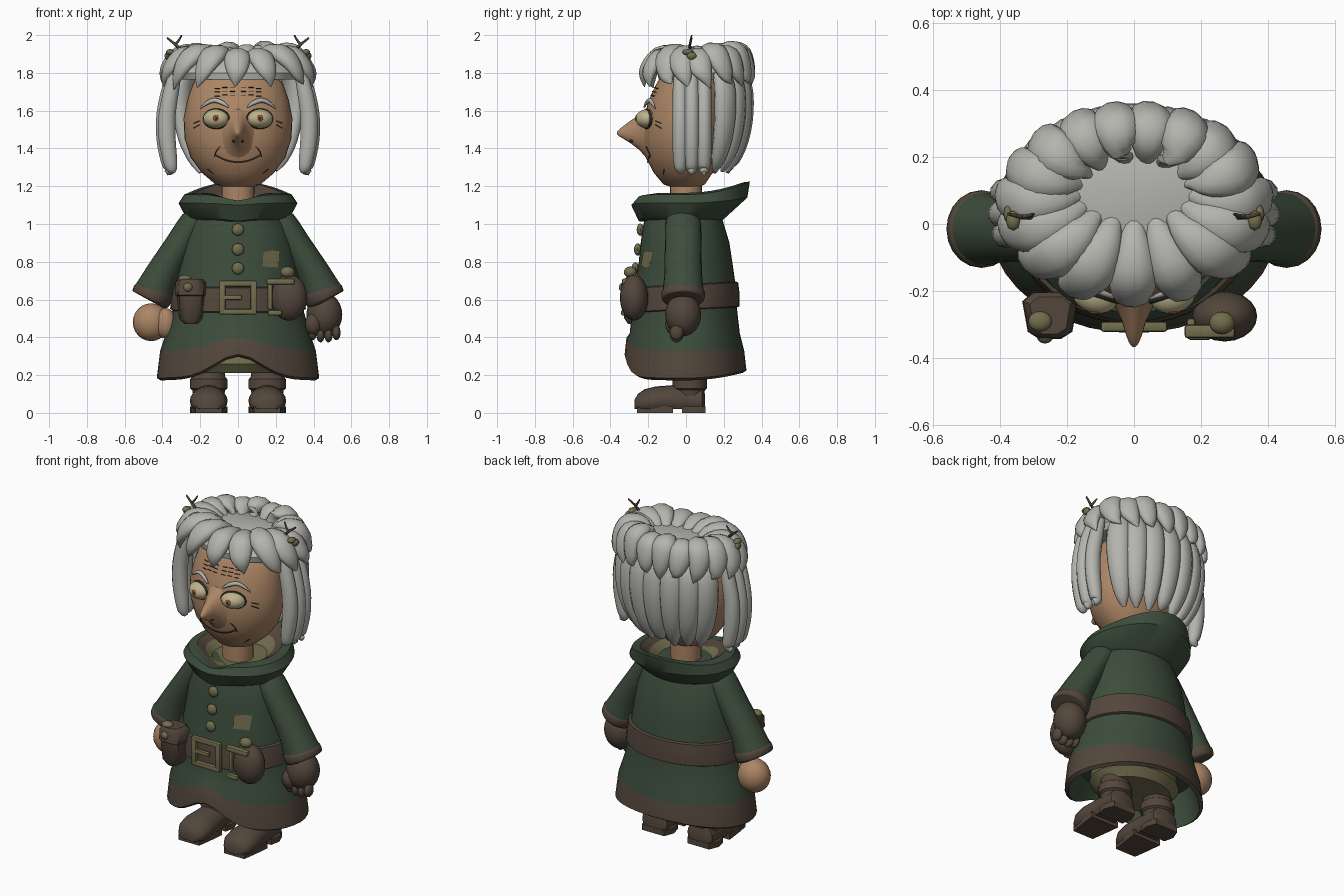
import bpy, bmesh, math, random
from mathutils import Vector, Matrix

if "Cube" in bpy.data.objects:
    bpy.data.objects.remove(bpy.data.objects["Cube"])

random.seed(4)
COLORS = {"coat green": (.046, .074, .044), "leather brown": (.087, .062, .044), "olive": (.17, .155, .075),
          "grey hair": (.46, .46, .43), "skin": (.41, .235, .13), "eye cream": (.50, .45, .26),
          "iris rust": (.30, .09, .035), "dark line": (.03, .02, .014)}
MATS = {}
for k, c in COLORS.items():
    MATS[k] = bpy.data.materials.new(k)
    MATS[k].diffuse_color = (*c, 1)


def finish(bm, name, *mats, angle=40):
    bmesh.ops.recalc_face_normals(bm, faces=bm.faces[:])
    me = bpy.data.meshes.new(name)
    bm.to_mesh(me)
    bm.free()
    for m in mats:
        me.materials.append(MATS[m])
    me.shade_smooth()
    me.set_sharp_from_angle(angle=math.radians(angle))
    ob = bpy.data.objects.new(name, me)
    bpy.context.collection.objects.link(ob)
    return ob


def loft(bm, rings, mi=None):
    """Skin a list of rings; mi gives a material index per strip, last one for the end cap."""
    vs = [[bm.verts.new(p) for p in r] for r in rings]
    n = len(rings[0])
    for j in range(len(vs) - 1):
        for i in range(n):
            f = bm.faces.new((vs[j][i], vs[j][(i + 1) % n], vs[j + 1][(i + 1) % n], vs[j + 1][i]))
            f.material_index = mi[j] if mi else 0
    bm.faces.new(vs[0])
    bm.faces.new(vs[-1]).material_index = mi[-1] if mi else 0


def ring(z, rx, yf, yb, lift=None, n=40):
    """Horizontal ring with separate front and back depth."""
    out = []
    for i in range(n):
        c, s = math.cos(2 * math.pi * i / n), math.sin(2 * math.pi * i / n)
        x = rx * c
        out.append((x, s * (yb if s > 0 else -yf), z + (lift(x, s) if lift else 0)))
    return out


def lerp_profile(prof, z):
    for a, b in zip(prof, prof[1:]):
        if min(a[0], b[0]) <= z <= max(a[0], b[0]):
            t = (z - a[0]) / (b[0] - a[0])
            return [p + (q - p) * t for p, q in zip(a, b)]


def front(prof, x, z):
    _, rx, yf, _ = lerp_profile(prof, z)
    return yf * math.sqrt(max(0, 1 - (x / rx) ** 2))


def tube(bm, pts, out, n=8, sub=3):
    """Smooth tapered strand; each point is x, y, z, half width, half thickness."""
    P = [Vector(p) for p in pts]
    P = [P[0] * 2 - P[1]] + P + [P[-1] * 2 - P[-2]]
    S = []
    for a, b, c, d in zip(P, P[1:], P[2:], P[3:]):
        for k in range(sub):
            t = k / sub
            S.append(.5 * (2 * b + (c - a) * t + (2 * a - 5 * b + 4 * c - d) * t * t + (3 * b - a - 3 * c + d) * t ** 3))
    S.append(P[-2])
    C = [Vector(s[:3]) for s in S]
    rings = []
    for i, s in enumerate(S):
        tan = (C[min(i + 1, len(C) - 1)] - C[max(i - 1, 0)]).normalized()
        side = tan.cross(Vector(out)).normalized()
        nor = side.cross(tan)
        w, th = max(s[3], .001), max(s[4], .001)
        rings.append([C[i] + side * w * math.cos(2 * math.pi * k / n) + nor * th * math.sin(2 * math.pi * k / n)
                      for k in range(n)])
    loft(bm, rings)


def strands(name, mat, items, n=8):
    bm = bmesh.new()
    for pts, out in items:
        tube(bm, pts, out, n)
    return finish(bm, name, mat, angle=60)


def blobs(name, mat, items, seg=16, turn=0):
    """Ellipsoids; turn rotates each one about z, mirrored by side."""
    bm = bmesh.new()
    for loc, r in items:
        bmesh.ops.create_uvsphere(bm, u_segments=seg, v_segments=seg // 2 + 2, radius=1, matrix=Matrix.Translation(loc) @
                                  Matrix.Rotation(math.copysign(turn, loc[0]), 4, 'Z') @ Matrix.Diagonal((*r, 1)))
    return finish(bm, name, mat, angle=60)


def boxes(name, mat, items, bevel=.012):
    bm = bmesh.new()
    for loc, size in items:
        bmesh.ops.create_cube(bm, size=1, matrix=Matrix.Translation(loc) @ Matrix.Diagonal((*size, 1)))
    bmesh.ops.bevel(bm, geom=bm.edges[:], offset=bevel, segments=2, affect='EDGES', profile=.5)
    return finish(bm, name, mat)


# Coat with a raised front hem, brown hem band and inner lining
COAT = [(1.10, .20, -.20, .17), (1.0, .26, -.225, .20), (.9, .295, -.24, .23), (.8, .312, -.25, .245),
        (.68, .33, -.272, .262), (.55, .345, -.285, .27), (.42, .382, -.298, .285), (.33, .412, -.315, .308),
        (.185, .43, -.325, .32)]
hem = lambda h: lambda x, s: (h * math.exp(-(x / .17) ** 2) if s < 0 else .04 * s * s * (h > .1))
rows = [ring(*p, hem(.07) if p[0] == .33 else hem(.125) if p[0] == .185 else None) for p in COAT]
rows += [ring(.172, .41, -.305, .30, hem(.125)), ring(.36, .36, -.27, .265)]
bm = bmesh.new()
loft(bm, rows, [0] * 7 + [1, 1, 0, 0])
finish(bm, "coat", "coat green", "leather brown")
bm = bmesh.new()
loft(bm, [ring(.38, .25, -.2, .2), ring(.26, .27, -.22, .22), ring(.21, .22, -.18, .18)])
finish(bm, "underskirt", "olive")

# Wide hood collar with a dipped front and raised back
dip = lambda d, b: lambda x, s: -d * math.exp(-(x / .09) ** 2) if s < 0 else b * s * s
bm = bmesh.new()
loft(bm, [ring(1.01, .21, -.2, .18), ring(1.035, .275, -.25, .21, dip(.02, 0)), ring(1.11, .315, -.29, .325, dip(.01, .03)),
          ring(1.155, .285, -.265, .338, dip(.03, .07)), ring(1.165, .235, -.215, .30, dip(.05, .055)),
          ring(1.14, .19, -.165, .24, dip(.04, .02)), ring(1.10, .15, -.13, .19)], [0, 0, 0, 0, 1, 2, 2])
finish(bm, "hood_collar", "coat green", "leather brown", "olive")

# Belt, buckle, buttons and patch
bm = bmesh.new()
tilt = lambda x, s: .015 * s
loft(bm, [ring(z, *(v + math.copysign(o, v) for v in lerp_profile(COAT, z)[1:]), tilt)
          for z, o in ((.68, -.005), (.675, .014), (.61, .018), (.55, .014), (.545, -.005))])
finish(bm, "belt", "leather brown")
boxes("belt_buckle", "olive", [((sx * .083, -.306, .61), (.032, .03, .18)) for sx in (-1, 1)] +
      [((0, -.306, .61 + sz * .075), (.19, .03, .03)) for sz in (-1, 1)] + [((-.03, -.308, .61), (.1, .025, .025))], .008)
blobs("buttons", "olive", [((0, front(COAT, 0, z) - .012, z), (.033, .02, .033)) for z in (.97, .865, .765)], 8)
bm = bmesh.new()
bm.faces.new([bm.verts.new((x, front(COAT, x, z) - .007, z))
              for x, z in ((.13, .775), (.215, .77), (.22, .855), (.175, .86), (.135, .85))])
finish(bm, "coat_patch", "olive")

# Tapered belt pouch on one side, round pouch on the other
bm = bmesh.new()
loft(bm, [[(-.25 + sx * w, -.272 + sy * d, z) for sx, sy in ((-1, .6), (-.8, -.7), (-.4, -1), (.4, -1), (.8, -.7), (1, .6), (.6, 1), (-.6, 1))]
          for z, w, d in ((.47, .035, .035), (.50, .062, .055), (.62, .075, .062), (.625, .083, .07), (.69, .08, .068), (.71, .06, .055))])
finish(bm, "flap_pouch", "leather brown")
blobs("pouch_knobs", "olive", [((-.265, -.33, .665), (.026, .026, .026)), ((-.28, -.29, .71), (.035, .03, .02)),
                               ((.262, -.295, .745), (.038, .034, .03))])
blobs("round_pouch", "leather brown", [((.27, -.275, .61), (.097, .075, .122))], 20)
boxes("pouch_strap", "olive", [((.225, -.32, .695), (.15, .04, .032)), ((.17, -.30, .62), (.026, .04, .15)),
                               ((.195, -.33, .53), (.075, .03, .03))], .01)

# Sleeves, cuffs, bare hand and gloved hand
strands("sleeves", "coat green", [([(s * .20, -.01, 1.06, .07, .045), (s * .235, -.015, 1.01, .093, .072),
        (s * .31, -.015, .89, .097, .077), (s * .40, -.015, .74, .10, .087), (s * .448, -.015, .635, .11, .105)],
        (s, 0, .3)) for s in (-1, 1)], 20)
strands("cuffs", "leather brown", [([(s * .443, -.015, .655, .105, .10), (s * .449, -.015, .637, .115, .107),
        (s * .464, -.015, .603, .112, .104), (s * .468, -.015, .595, .09, .085)], (s, 0, .3)) for s in (-1, 1)], 20)
blobs("bare_hand", "skin", [((-.46, -.01, .48), (.097, .088, .10)), ((-.385, -.045, .475), (.058, .055, .08))], 20)
blobs("glove", "leather brown", [((.457, -.015, .52), (.095, .095, .115)), ((.40, -.06, .47), (.045, .05, .06))] +
      [((.395 + i * .042, -.05, .425 - .012 * (i in (1, 2))), (.022, .036, .04)) for i in range(4)], 20)

# Boots with soles, heels and shaft folds
bm = bmesh.new()
for s in (-1, 1):
    rings = []
    for y, w, h in ((.10, .06, .10), (.085, .085, .14), (-.04, .085, .15), (-.09, .092, .145), (-.16, .10, .14),
                    (-.22, .095, .125), (-.255, .075, .10), (-.272, .04, .07)):
        rings.append([(s * .155 + w * math.cos(a), y, max(.02, h * .45 + h * .55 * math.sin(a)))
                      for a in (2 * math.pi * i / 20 for i in range(20))])
    loft(bm, rings)
    loft(bm, [[(s * .155 + r * math.cos(a), .02 + r * .92 * math.sin(a), z) for a in (2 * math.pi * i / 20 for i in range(20))]
              for z, r in ((.08, .08), (.12, .087), (.13, .10), (.18, .098), (.19, .088), (.21, .085), (.30, .08))])
    for y0, y1, w0, w1 in ((.102, -.02, .075, .085), (-.07, -.26, .095, .07)):
        loft(bm, [[(s * .155 - w0, y0, z), (s * .155 + w0, y0, z), (s * .155 + w1 + .014, (y0 + y1) / 2, z), (s * .155 + w1, y1, z),
                   (s * .155 - w1, y1, z), (s * .155 - w1 - .014, (y0 + y1) / 2, z)] for z in (0, .035)])
finish(bm, "boots", "leather brown")

# Head, neck and pointed nose growing out of the face
HEAD = [(1.19, .06, -.06, .06), (1.21, .12, -.12, .10), (1.27, .19, -.17, .14), (1.35, .25, -.212, .18), (1.45, .283, -.23, .20),
        (1.56, .288, -.225, .21), (1.66, .268, -.195, .21), (1.74, .24, -.158, .20), (1.80, .19, -.12, .17), (1.83, .1, -.06, .1)]
bm = bmesh.new()
loft(bm, [ring(*p) for p in HEAD])
loft(bm, [ring(z, .088, -.085, .085, n=20) for z in (1.06, 1.16, 1.25)])
loft(bm, [[(w * math.cos(a), y, (z0 + z1) / 2 + (z1 - z0) / 2 * math.sin(a)) for a in (2 * math.pi * i / 20 for i in range(20))]
          for y, w, z0, z1 in ((-.17, .15, 1.30, 1.64), (-.215, .088, 1.355, 1.605), (-.245, .058, 1.39, 1.58), (-.29, .036, 1.425, 1.55),
                               (-.33, .024, 1.45, 1.52), (-.355, .014, 1.465, 1.50), (-.366, .004, 1.476, 1.486))])
finish(bm, "head", "skin", angle=70)

# Eyes, brows, mouth and wrinkles
eyes = lambda x, y, z, r: [((s * x, y, z), r) for s in (-1, 1)]
blobs("eye_rims", "dark line", eyes(.115, -.208, 1.557, (.076, .02, .055)), 24, .33)
blobs("eyeballs", "eye cream", eyes(.115, -.208, 1.557, (.071, .058, .05)), 24, .33)
blobs("irises", "iris rust", eyes(.115, -.262, 1.56, (.018, .007, .018)), 12)
blobs("pupils", "dark line", eyes(.115, -.267, 1.56, (.007, .004, .007)), 8)
blobs("nostrils", "dark line", eyes(.022, -.288, 1.44, (.009, .012, .008)), 8)
strands("eyebrows", "grey hair", [([(s * x, front(HEAD, x, z) - .018, z, r, r * .8) for x, z, r in
        ((.05, 1.618, .004), (.08, 1.64, .011), (.125, 1.655, .013), (.165, 1.64, .010), (.20, 1.612, .003))], (0, -1, 0)) for s in (-1, 1)])
mark = lambda pts, r=.0022: ([(x, front(HEAD, x, z) - .003, z, r, .003) for x, z in pts], (0, -1, 0))
lines = [mark([(x, 1.327 + 2.6 * x * x) for x in (-.12, -.08, -.04, 0, .04, .08, .12)], .004)]
for s in (-1, 1):
    lines += [mark([(s * (a + k), z + .003 * math.sin(a * 40)) for k in (0, .014, .028)]) for z in (1.68, 1.70, 1.72)
              for a in (.015, .055, .095)]
    lines += [mark([(s * .205, z), (s * .235, z + d)]) for z, d in ((1.545, -.012), (1.525, -.018))]
    lines += [mark([(s * .095, 1.41), (s * .115, 1.385), (s * .125, 1.355)]), mark([(s * .16, 1.29), (s * .13, 1.265)])]
strands("face_lines", "dark line", lines, 6)

# Hair cap with a flat crown
bm = bmesh.new()
loft(bm, [[(rx * math.cos(a), yc + ry * math.sin(a), z) for a in (2 * math.pi * i / 32 for i in range(32))]
          for z, rx, yc, ry in ((1.765, .30, .07, .215), (1.80, .32, .075, .225), (1.86, .28, .08, .19), (1.89, .20, .10, .125))])
finish(bm, "hair_cap", "grey hair")

# Ring of crown locks fanning away from the face
items = []
for i in range(17):
    a = 2 * math.pi * i / 17 - math.pi / 2
    sw = .26 * math.cos(a) + random.uniform(-.05, .05)
    back = max(0, math.sin(a)) * .02 + random.uniform(-.015, .015)
    low = random.uniform(-.02, .02)
    pts = []
    for f, rx, ry, yc, z, w, t in ((0, .17, .09, .10, 1.875, .025, .014), (.1, .235, .155, .085, 1.905 + back, .052, .034),
                                   (.3, .315, .225, .07, 1.895 + back, .07, .044), (.7, .37, .268, .06, 1.84 + back, .062, .036),
                                   (1.1, .393, .283, .06, 1.78, .04, .024), (1.5, .395, .28, .06, 1.73 + low, .002, .002)):
        b = a + sw * f
        pts.append((rx * math.cos(b), yc + ry * math.sin(b), z, w, t))
    items.append((pts, (math.cos(a) * .7, math.sin(a) * .7, .7)))
strands("crown_locks", "grey hair", items, 10)

# Long side strands and curved back strands
items = []
for s in (-1, 1):
    for y, d, e in ((-.03, 0, 0), (.03, .012, .012), (.095, .004, .022)):
        items.append(([(s * (.325 + d), y, 1.82, .03, .03), (s * (.35 + d), y, 1.72, .04, .042), (s * (.375 + d), y, 1.58, .042, .047),
                       (s * (.375 + d), y, 1.45, .042, .047), (s * (.36 + d), y, 1.34, .038, .04),
                       (s * (.352 + d), y, 1.29, .028, .03), (s * (.355 + d + e), y, 1.27, .01, .015)], (s, 0, 0)))
strands("side_strands", "grey hair", items, 10)
items = []
for i in range(7):
    a = math.radians(38 + i * 104 / 6)
    c, s = math.cos(a), math.sin(a)
    low = random.uniform(-.015, .02)
    items.append(([(c * .36 * k, .03 + s * .28 * k, z, w, t) for z, k, w, t in
                   ((1.83, .85, .045, .03), (1.74, 1.0, .064, .04), (1.60, 1.03, .066, .042), (1.45, .95, .057, .04),
                    (1.34, .81, .04, .03), (1.28 + low, .70, .012, .01))], (c, s, 0)))
strands("back_strands", "grey hair", items, 10)

# Twigs and leaves tucked into the hair
tw, lf = [], []
for s in (-1, 1):
    tw += [([(s * x, y, z, r, r) for x, y, z, r in p], (0, 1, 0)) for p in
           (((.27, .03, 1.885, .009), (.32, .02, 1.94, .008), (.375, .03, 1.985, .005)),
            ((.335, .02, 1.945, .007), (.312, .025, 1.975, .006), (.298, .03, 2.0, .004)))]
    lf += [((s * .36, .01, 1.91), (.022, .03, .016)), ((s * .375, .03, 1.89), (.014, .026, .02))]
strands("hair_twigs", "leather brown", tw, 6)
blobs("hair_leaves", "olive", lf, 8)

for m in bpy.data.materials:
    if m.users and not m.is_grease_pencil:
        m.use_nodes = True
        m.node_tree.nodes["Principled BSDF"].inputs["Base Color"].default_value = m.diffuse_color
